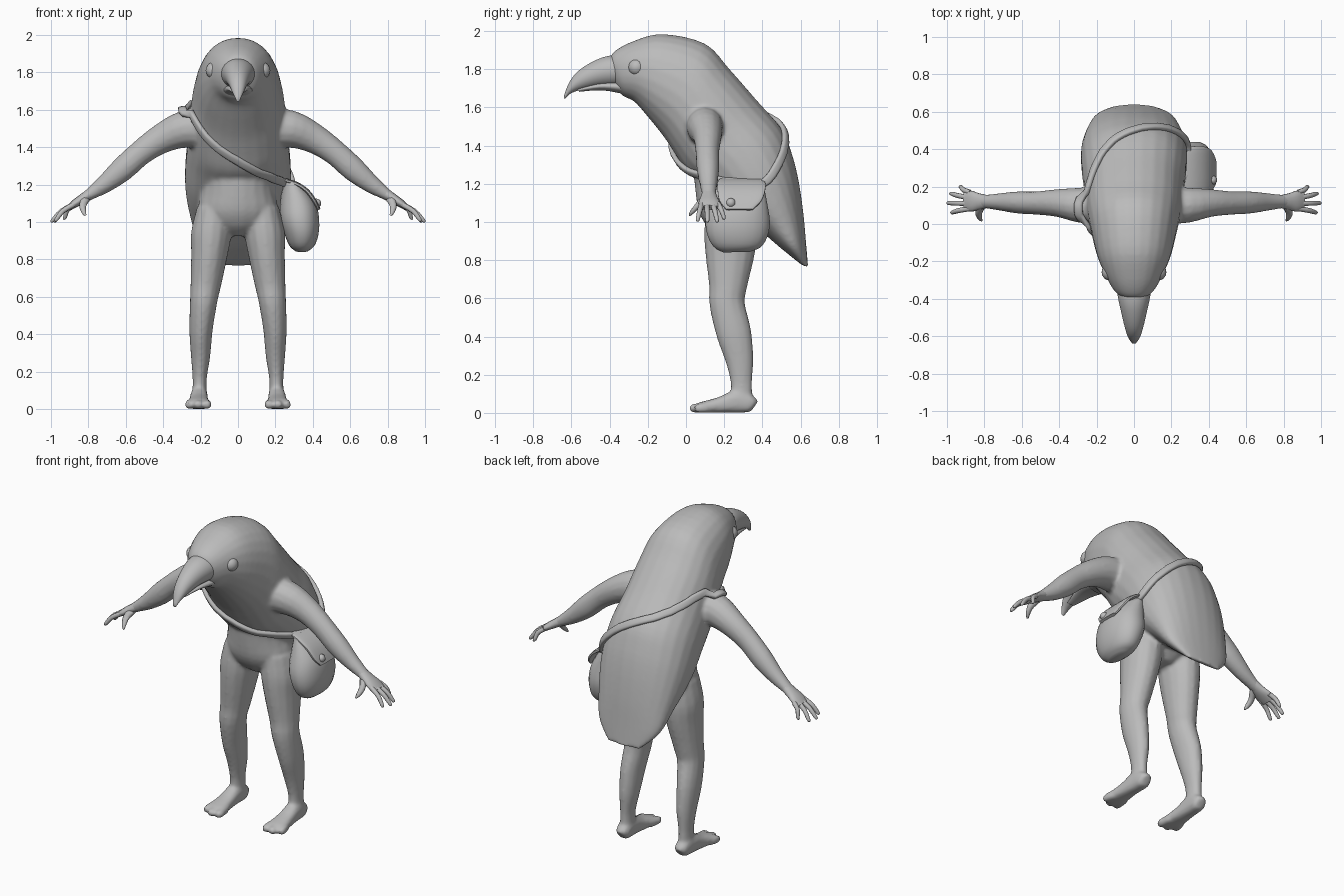
import bpy, bmesh, math
from mathutils import Vector, Matrix
from mathutils.bvhtree import BVHTree

if "Cube" in bpy.data.objects:
    bpy.data.objects.remove(bpy.data.objects["Cube"])

grey = bpy.data.materials.new("plain grey")
grey.use_nodes = True
COLOUR = (0.5, 0.5, 0.5, 1)
grey.diffuse_color = COLOUR
grey.node_tree.nodes["Principled BSDF"].inputs["Base Color"].default_value = COLOUR

X, Y, Z = Vector((1, 0, 0)), Vector((0, 1, 0)), Vector((0, 0, 1))


def spline(rows, k=4, closed=False):
    """Catmull-Rom interpolation of rows of numbers."""
    n, out = len(rows), []
    pick = (lambda i: rows[i % n]) if closed else (lambda i: rows[min(max(i, 0), n - 1)])
    for i in range(n if closed else n - 1):
        for j in range(k):
            t = j / k
            out.append([b + 0.5 * t * (c - a + t * (2 * a - 5 * b + 4 * c - d + t * (3 * (b - c) + d - a)))
                        for a, b, c, d in zip(pick(i - 1), pick(i), pick(i + 1), pick(i + 2))])
    return out if closed else out + [list(rows[-1])]


def ring(c, u, v, p=2.0, n=20):
    """Superellipse loop around c with half axes u and v."""
    pts = []
    for i in range(n):
        a = 2 * math.pi * (i + 0.5) / n
        co, si = math.cos(a), math.sin(a)
        pts.append(c + u * math.copysign(abs(co) ** (2 / p), co) + v * math.copysign(abs(si) ** (2 / p), si))
    return pts


def loft(bm, rings, closed=False):
    """Skin a row of loops into a closed surface."""
    loops = [[bm.verts.new(p) for p in r] for r in rings]
    n = len(loops[0])
    pairs = list(zip(loops, loops[1:])) + ([(loops[-1], loops[0])] if closed else [])
    for a, b in pairs:
        for i in range(n):
            bm.faces.new((a[i], a[(i + 1) % n], b[(i + 1) % n], b[i]))
    if not closed:
        bm.faces.new(loops[0])
        bm.faces.new(loops[-1])


def limb(bm, rows, axis, p=2.0, n=14, k=3):
    """Tube along (x, y, z, radius on axis, radius across)."""
    rows = spline(rows, k)
    rings = []
    for i, r in enumerate(rows):
        t = Vector(rows[min(i + 1, len(rows) - 1)][:3]) - Vector(rows[max(i - 1, 0)][:3])
        v = t.normalized().cross(axis).normalized()
        rings.append(ring(Vector(r[:3]), axis * r[3], v * r[4], p, n))
    loft(bm, rings)


def slab(bm, rows, p=2.0, n=24):
    """Skin of (top y, top z, bottom y, bottom z, half width)."""
    rings = []
    for ty, tz, by, bz, w in spline(rows):
        top, low = Vector((0, ty, tz)), Vector((0, by, bz))
        rings.append(ring((top + low) / 2, X * w, (top - low) / 2, p, n))
    loft(bm, rings)


def both_sides(bm, build):
    """Build a +x part and its mirror image."""
    build(bm)
    part = bmesh.new()
    build(part)
    part.transform(Matrix.Scale(-1, 4, X))
    tmp = bpy.data.meshes.new("tmp")
    part.to_mesh(tmp)
    bm.from_mesh(tmp)
    bpy.data.meshes.remove(tmp)
    part.free()


def finish(bm, name, angle=60):
    bmesh.ops.recalc_face_normals(bm, faces=bm.faces)
    mesh = bpy.data.meshes.new(name)
    bm.to_mesh(mesh)
    bm.free()
    mesh.materials.append(grey)
    ob = bpy.data.objects.new(name, mesh)
    bpy.context.collection.objects.link(ob)
    smooth(ob, angle)
    return ob


def smooth(ob, angle):
    bpy.ops.object.select_all(action='DESELECT')
    ob.select_set(True)
    bpy.context.view_layer.objects.active = ob
    bpy.ops.object.shade_smooth_by_angle(angle=math.radians(angle))


# Body: head, back and tail in one skin
bm = bmesh.new()
slab(bm, [(-.41, 1.82, -.37, 1.71, .05), (-.38, 1.89, -.33, 1.66, .105), (-.27, 1.95, -.27, 1.63, .155),
          (-.12, 1.985, -.20, 1.55, .2), (.10, 1.935, -.12, 1.45, .235), (.23, 1.80, -.06, 1.36, .255),
          (.37, 1.64, .0, 1.27, .265), (.50, 1.49, .08, 1.2, .28), (.555, 1.36, .18, 1.1, .285),
          (.59, 1.22, .27, 1.03, .275), (.615, 1.05, .38, .96, .25), (.63, .88, .50, .86, .21),
          (.64, .76, .60, .78, .12)], p=2.15)
# Hips
limb(bm, [(0, .2, 1.36, .2, .17), (0, .22, 1.2, .19, .175), (0, .235, 1.07, .215, .17),
          (0, .24, .98, .17, .13), (0, .24, .925, .06, .07)], X, n=20)


def leg(bm):
    limb(bm, [(.13, .235, 1.08, .09, .13), (.142, .235, .95, .11, .14), (.152, .23, .83, .1, .13),
              (.172, .22, .66, .083, .1), (.184, .215, .57, .074, .093), (.198, .25, .42, .063, .093),
              (.2, .28, .28, .052, .075), (.205, .29, .16, .038, .057), (.205, .29, .07, .04, .06)], X)
    # Foot and three toes
    limb(bm, [(.205, .36, .035, .025, .03), (.206, .34, .045, .042, .045), (.208, .27, .06, .046, .06),
              (.21, .18, .042, .052, .042), (.212, .09, .03, .064, .03), (.212, .07, .026, .06, .026)], X, p=2.6)
    for x0, x1, y1 in ((.172, .166, .025), (.212, .214, .02), (.25, .26, .045)):
        limb(bm, [(x0, .12, .028, .024, .028), (x1, y1 + .025, .024, .025, .024),
                  (x1, y1, .02, .016, .018)], X, p=2.4)


def arm(bm):
    limb(bm, [(.17, .1, 1.5, .1, .11), (.29, .1, 1.495, .095, .1), (.41, .112, 1.445, .075, .08),
              (.52, .112, 1.37, .063, .068), (.62, .115, 1.28, .06, .066), (.71, .118, 1.205, .048, .05),
              (.79, .12, 1.15, .038, .033), (.83, .12, 1.125, .038, .026)], Y)


both_sides(bm, leg)
both_sides(bm, arm)
body = finish(bm, "body")
remesh = body.modifiers.new("merge", 'REMESH')
remesh.mode, remesh.voxel_size, remesh.use_smooth_shade = 'VOXEL', .011, True
soften = body.modifiers.new("soften", 'SMOOTH')
soften.factor, soften.iterations = .5, 6
for m in ("merge", "soften"):
    bpy.ops.object.modifier_apply(modifier=m)
smooth(body, 70)


# Hands with four fingers and a thumb
def hand(bm):
    limb(bm, [(.78, .12, 1.157, .034, .03), (.83, .12, 1.125, .045, .026), (.87, .122, 1.1, .057, .022),
              (.905, .125, 1.075, .052, .016)], Y)
    for y0, x1, y1, z1 in ((.168, .935, .198, 1.015), (.14, .985, .162, 1.0),
                           (.11, 1.0, .112, 1.0), (.083, .98, .062, 1.005)):
        limb(bm, [(.875, y0, 1.095, .015, .015), ((.89 + x1) / 2, (y0 + y1) / 2, (1.115 + z1) / 2, .014, .014),
                  (x1 - .01, y1, z1 + .01, .011, .011), (x1, y1, z1, .005, .005)], Y, n=8)
    limb(bm, [(.81, .1, 1.13, .02, .025), (.83, .065, 1.09, .02, .02), (.825, .035, 1.055, .015, .014),
              (.815, .02, 1.035, .006, .006)], Y, n=8)


bm = bmesh.new()
both_sides(bm, hand)
finish(bm, "hands")

# Beak halves
bm = bmesh.new()
slab(bm, [(-.28, 1.88, -.28, 1.71, .1), (-.40, 1.872, -.36, 1.71, .088), (-.48, 1.845, -.45, 1.71, .07),
          (-.56, 1.795, -.54, 1.695, .05), (-.61, 1.735, -.60, 1.675, .032), (-.64, 1.66, -.635, 1.645, .01)])
finish(bm, "upper_beak")
bm = bmesh.new()
slab(bm, [(-.26, 1.75, -.27, 1.65, .09), (-.36, 1.74, -.35, 1.675, .075), (-.46, 1.73, -.45, 1.69, .055),
          (-.57, 1.7, -.56, 1.682, .025)])
finish(bm, "lower_beak")

# Eyes
bm = bmesh.new()
both_sides(bm, lambda b: bmesh.ops.create_uvsphere(b, u_segments=16, v_segments=10, radius=.045,
                                                   matrix=Matrix.Translation((.128, -.258, 1.81))))
finish(bm, "eyes")

# Shoulder strap, laid on the body surface
tree = BVHTree.FromObject(body, bpy.context.evaluated_depsgraph_get())
path = spline([(-.3, .04, 1.62), (-.23, -.05, 1.52), (-.1, -.06, 1.4), (.02, -.03, 1.32), (.15, .04, 1.24),
               (.25, .13, 1.2), (.3, .25, 1.2), (.3, .4, 1.2), (.25, .49, 1.31), (.14, .54, 1.43),
               (0, .52, 1.51), (-.13, .47, 1.57), (-.23, .35, 1.61), (-.29, .18, 1.64)], 4, True)
laid = []
for p in path:
    hit, normal, _, _ = tree.find_nearest(Vector(p))
    laid.append((hit + normal * .012, normal))
rings = []
for i, (c, nrm) in enumerate(laid):
    tangent = (laid[(i + 1) % len(laid)][0] - laid[i - 1][0]).normalized()
    across = tangent.cross(nrm).normalized()
    rings.append(ring(c, across * .023, across.cross(tangent) * .014, 3, 12))
bm = bmesh.new()
loft(bm, rings, closed=True)
finish(bm, "strap")

# Pouch, flap and button
bm = bmesh.new()
limb(bm, [(.34, .265, .842, .03, .07), (.342, .265, .87, .065, .125), (.34, .268, .93, .09, .16),
          (.33, .272, 1.01, .105, .17), (.32, .28, 1.1, .095, .15), (.29, .29, 1.2, .05, .12)], X, p=2.2, n=20)
finish(bm, "pouch")
bm = bmesh.new()
limb(bm, [(.24, .29, 1.225, .11, .01), (.31, .29, 1.205, .125, .012), (.37, .29, 1.165, .125, .012),
          (.41, .285, 1.11, .11, .012), (.432, .28, 1.065, .07, .01)], Y, p=4, n=20)
finish(bm, "flap", 40)
bm = bmesh.new()
bmesh.ops.create_uvsphere(bm, u_segments=12, v_segments=8, radius=.025, matrix=Matrix.Translation((.42, .235, 1.1)))
finish(bm, "button")
